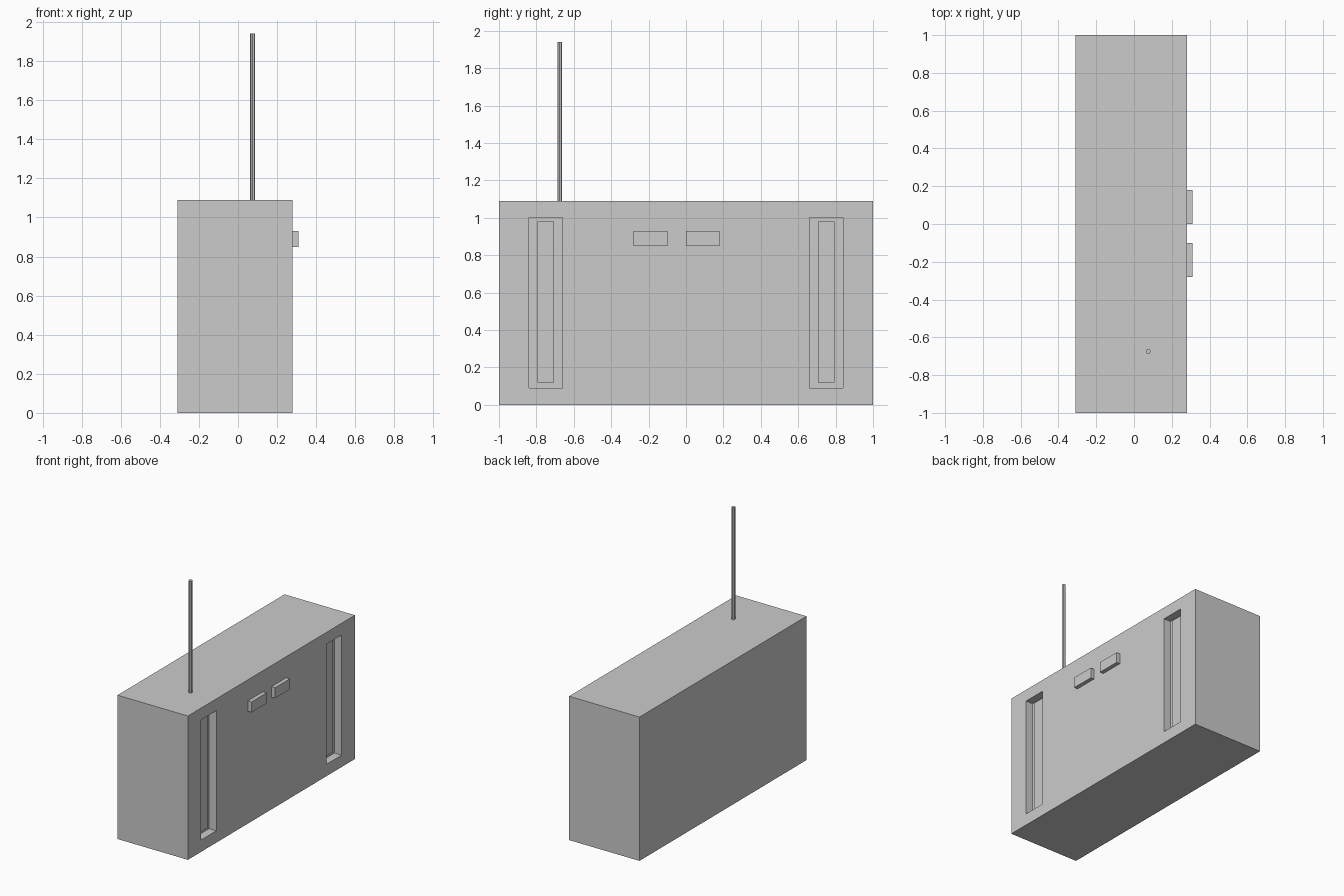
import bpy

if "Cube" in bpy.data.objects:
    bpy.data.objects.remove(bpy.data.objects["Cube"])

TOP = 1.09
FRONT = 0.28      # control face of the case (+x)
FLOOR = 0.22      # depth of the slot floor


def box(name, x, y, z):
    """Box from (min, max) ranges on each axis."""
    bpy.ops.mesh.primitive_cube_add(size=1, location=[sum(r) / 2 for r in (x, y, z)])
    ob = bpy.context.object
    ob.name = name
    ob.scale = [r[1] - r[0] for r in (x, y, z)]
    bpy.ops.object.transform_apply(location=False, rotation=False, scale=True)
    return ob


# Main case
case = box("case", (-0.31, FRONT), (-1, 1), (0, TOP))

# Tall slots cut in each end of the face, each with a slim raised panel inside
for side, label in ((-1, "left"), (1, "right")):
    yc = side * 0.75
    cutter = box("slot_cutter", (FLOOR, FRONT + 0.1), (yc - 0.09, yc + 0.09), (0.09, 1.0))
    cutter.hide_render = True
    mod = case.modifiers.new("slot", 'BOOLEAN')
    mod.operation = 'DIFFERENCE'
    mod.solver = 'EXACT'
    mod.object = cutter
    bpy.context.view_layer.objects.active = case
    bpy.ops.object.modifier_apply(modifier=mod.name)
    bpy.data.objects.remove(cutter)
    box(label + "_slot_panel", (FLOOR - 0.01, FLOOR + 0.02),
        (yc - 0.045, yc + 0.045), (0.12, 0.98))

# Two push buttons
for i, y in enumerate((-0.28, 0.0)):
    box(f"button_{i + 1}", (FRONT - 0.01, 0.31), (y, y + 0.18), (0.85, 0.93))

# Antenna
bpy.ops.mesh.primitive_cylinder_add(vertices=8, radius=0.013, depth=1.94 - TOP + 0.01,
                                    location=(0.075, -0.675, (1.94 + TOP - 0.01) / 2))
bpy.context.object.name = "antenna"
